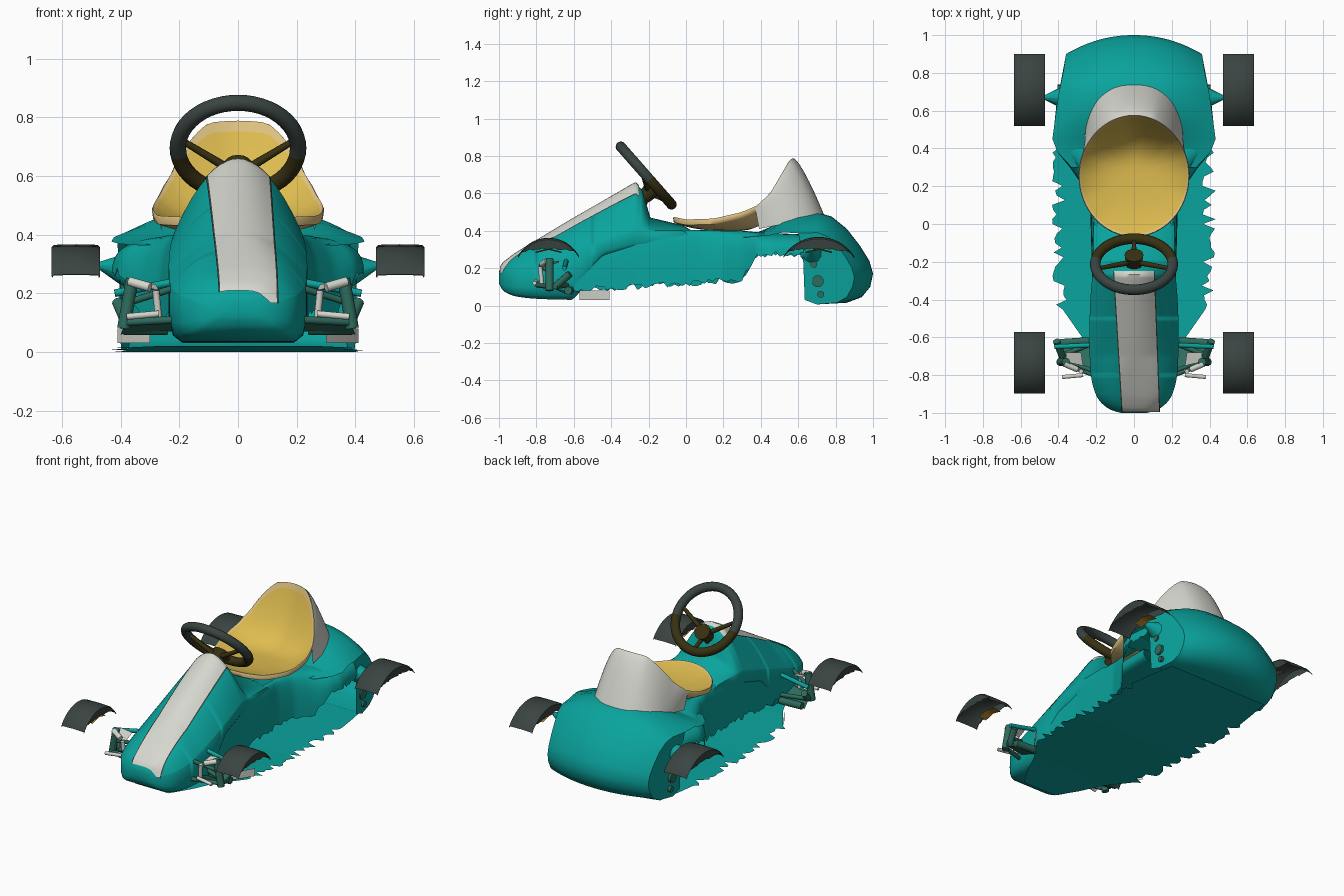
import bpy, math, random
from mathutils import Vector

if "Cube" in bpy.data.objects:
    bpy.data.objects.remove(bpy.data.objects["Cube"])

random.seed(4)


def material(name, rgb):
    m = bpy.data.materials.new(name)
    m.diffuse_color = (*rgb, 1)
    m.use_nodes = True
    m.node_tree.nodes["Principled BSDF"].inputs["Base Color"].default_value = m.diffuse_color
    return m


TEAL = material("teal paint", (0.003, 0.37, 0.34))
PALE = material("pale grey paint", (0.67, 0.68, 0.62))
YELLOW = material("yellow seat", (0.73, 0.50, 0.08))
TAN = material("tan trim", (0.74, 0.54, 0.22))
RUBBER = material("dark rubber", (0.042, 0.058, 0.053))
BROWN = material("dark brown", (0.038, 0.03, 0.006))
GREEN = material("dull green", (0.027, 0.15, 0.11))
AMBER = material("amber", (0.45, 0.22, 0.03))


def table(rows, y, col=1):
    """Piecewise linear lookup."""
    if y <= rows[0][0]:
        return rows[0][col]
    for a, b in zip(rows, rows[1:]):
        if y <= b[0]:
            t = (y - a[0]) / (b[0] - a[0])
            return a[col] + t * (b[col] - a[col])
    return rows[-1][col]


def build(name, verts, faces, mats, smooth=40):
    me = bpy.data.meshes.new(name)
    me.from_pydata(verts, [], faces)
    for m in mats:
        me.materials.append(m)
    ob = bpy.data.objects.new(name, me)
    bpy.context.collection.objects.link(ob)
    bpy.ops.object.select_all(action='DESELECT')
    ob.select_set(True)
    bpy.context.view_layer.objects.active = ob
    bpy.ops.object.shade_smooth_by_angle(angle=math.radians(smooth))
    return ob


def grid(name, rows, *mats, closed=False, smooth=40):
    """Skin a list of equally long point rows."""
    n = len(rows[0])
    faces = []
    for i in range(len(rows) - 1):
        for j in range(n if closed else n - 1):
            k = (j + 1) % n
            faces.append((i * n + j, i * n + k, (i + 1) * n + k, (i + 1) * n + j))
    return build(name, [p for r in rows for p in r], faces, mats, smooth)


def rod(name, a, b, r, mat, r2=None, sides=10):
    a, b = Vector(a), Vector(b)
    bpy.ops.mesh.primitive_cone_add(vertices=sides, radius1=r, radius2=r if r2 is None else r2,
                                    depth=(b - a).length, location=(a + b) / 2)
    ob = bpy.context.object
    ob.rotation_euler = (b - a).to_track_quat('Z', 'Y').to_euler()
    ob.name = name
    ob.data.materials.append(mat)
    bpy.ops.object.shade_smooth_by_angle(angle=math.radians(40))
    return ob


def span(a, b, n):
    return [a + (b - a) * i / n for i in range(n + 1)]


# Hood and central body: y, half width, top, shoulder, bottom
HOOD = [(-1, .07, .18, .15, .12), (-.985, .125, .215, .165, .085), (-.95, .175, .25, .18, .06),
        (-.9, .208, .285, .195, .045), (-.8, .232, .345, .22, .035), (-.6, .237, .465, .29, .03),
        (-.55, .236, .494, .308, .03), (-.5, .235, .522, .325, .24), (-.4, .232, .58, .36, .27),
        (-.27, .22, .655, .4, .3), (-.235, .218, .62, .4, .3), (-.19, .215, .47, .4, .3),
        (-.02, .215, .43, .4, .3), (.06, .215, .385, .36, .3), (.35, .215, .375, .36, .3)]


def hood(y, col):
    """Hood table, averaged along y so the facets blend."""
    r = max(0, min(.06, (y + 1) * .4, -.28 - y))
    return sum(table(HOOD, y + r * f, col) for f in (-1, -.5, 0, .5, 1)) / 5


def hood_z(x, y):
    w, zt, zm = (hood(y, c) for c in (1, 2, 3))
    power = 2 + 2 * max(0, min(1, (-.7 - y) / .25))
    return zm + (zt - zm) * (1 - min(1, abs(x / w)) ** power)


ys = sorted(set([h[0] for h in HOOD] + span(-.95, -.2, 40) + [-.995, -.97]))
rows = []
for y in ys:
    w, zt, zm, zb = (hood(y, c) for c in (1, 2, 3, 4))
    xs = [w * math.sin(v * math.pi / 2) for v in span(-1, 1, 20)]
    ring = [(x, y, hood_z(x, y)) for x in xs]
    low = [(1, zb + (zm - zb) * .35), (.94, zb + (zm - zb) * .1), (.8, zb), (0, zb)]
    ring += [(w * f, y, z) for f, z in low] + [(-w * f, y, z) for f, z in low[2::-1]]
    rows.append(ring)
rows.insert(0, [(p[0] * .02, -1, .15 + (p[2] - .15) * .02) for p in rows[0]])
grid("hood", rows, TEAL, closed=True, smooth=60)

# Hood stripe, slightly off centre, with dark edge lines
sy = [-.99, -.98] + span(-.97, -.25, 40)


def stripe(name, side_a, off_a, side_b, off_b, mat):
    rws = []
    for y in sy:
        t = (y + 1) / .75
        edge = (-.06 - .045 * t, .133 - .028 * t)
        rws.append([(x, y - (.004 if y < -.96 else 0), hood_z(x, y) + .006)
                    for x in span(edge[side_a] + off_a, edge[side_b] + off_b, 10)])
    grid(name, rws, mat, smooth=60)


stripe("hood_stripe", 0, 0, 1, 0, PALE)
stripe("stripe_edge_left", 0, -.006, 0, 0, RUBBER)
stripe("stripe_edge_right", 1, 0, 1, .006, RUBBER)

# Tub walls: narrow beside the cockpit, flaring into the rear body, torn below
WO = [(-.6, .235), (-.27, .222), (.08, .232), (.2, .27), (.3, .34), (.38, .405), (.45, .43), (.64, .41)]
ZI = [(-.6, .27), (-.4, .34), (-.27, .38), (0, .405), (.3, .40), (.4, .39), (.64, .38)]
ZL = [(-.6, .09), (-.4, .095), (0, .12), (.3, .14), (.37, .27), (.64, .28)]
for side, s in (("right", 1), ("left", -1)):
    rows = []
    for y in span(-.6, .64, 62):
        xi, xo = .19, table(WO, y)
        zi, zl = table(ZI, y), table(ZL, y)
        row = []
        for a in span(0, math.pi / 2, 9):
            row.append((s * (xi + (xo - xi) * math.sin(a) ** .6), y,
                        zi - (zi - zl) * (1 - max(0, math.cos(a)) ** .8)))
        x, _, z = row[-1]
        row[-1] = (x, y, zl + random.uniform(-.02, .015))
        rows.append(row)
    grid("tub_wall_" + side, rows, TEAL, smooth=60)

# Rear body: side profile swept across, with flat side panels
REAR = [(.3, .37), (.38, .39), (.45, .42), (.52, .465), (.6, .495), (.7, .5), (.78, .475), (.86, .41),
        (.93, .32), (.98, .24), (1, .17), (.985, .1), (.94, .045), (.86, .015), (.7, .006)]
RW = [(.3, .33), (.38, .405), (.45, .432), (.6, .412), (.85, .375), (1, .36)]
rows = []
for y, z in REAR:
    w = table(RW, y)
    rows.append([(v * w, y - .1 * abs(v) ** 2.1 * max(0, (y - .7) / .3),
                  z - .11 * abs(v) ** 2.5 * max(0, (z - .1) / .4) * min(1, max(.1, (y - .3) / .3)))
                 for v in span(-1, 1, 24)])
grid("rear_body", rows, TEAL, smooth=60)
for side, k, s in (("left", 0, -1), ("right", -1, 1)):
    edge = [r[k] for r, p in zip(rows, REAR) if p[0] >= .6]
    edge += [(s * .40, .635, .03), (s * .405, .625, .28)]
    build("rear_side_panel_" + side, edge, [tuple(range(len(edge)))], [TEAL])
    for y, z, r in ((.68, .22, .02), (.705, .13, .032), (.72, .06, .018)):
        rod("panel_hole_" + side, (s * .385, y, z), (s * .404, y, z), r, GREEN, sides=14)
    rod("rear_axle_stub_" + side, (s * .38, .67, .28), (s * .475, .67, .295), .06, TEAL, .012)

# Floor sheet with torn edges
FW = [(-.88, .12), (-.75, .20), (-.62, .26), (-.42, .40), (.45, .41), (.6, .39), (.78, .36)]
rows = []
for y in span(-.88, .78, 66):
    z = .02 * max(0, min(1, -y / .6))
    jag = [random.uniform(-.045, .03) if -.45 < y < .5 else 0 for _ in (0, 1)]
    w = table(FW, y)
    rows.append([(-w - jag[0], y, z), (-w * .6, y, z), (w * .6, y, z), (w + jag[1], y, z)])
grid("floor", rows, TEAL)

# Seat bowl with tan lip and underside
RIM = [(-.07, .475), (0, .46), (.15, .465), (.3, .5), (.38, .535), (.45, .6), (.52, .72),
       (.555, .78), (.58, .79)]


def seat_point(s, a, drop=0, grow=1):
    rim = table(RIM, .255 - .32 * math.cos(a))
    return (.29 * s * grow * math.sin(a), .255 - .32 * s * grow * math.cos(a),
            .43 + (rim - .43) * s ** 3 - drop)


angles = [2 * math.pi * i / 64 for i in range(64)]
ss = [.001] + span(.1, .93, 12) + [.965, 1]
rows = [[seat_point(s, a) for a in angles] for s in ss]
rows += [[seat_point(1, a, .006, 1.012) for a in angles]]
rows += [[seat_point(s, a, .03) for a in angles] for s in reversed(ss)]
seat = grid("seat", rows, YELLOW, TAN, closed=True, smooth=60)
for p in seat.data.polygons:
    if p.index // 64 >= len(ss) - 2:
        p.material_index = 1

# Pale shell behind the backrest
rows = []
for f in span(-1, 1, 40):
    a, b = f * math.radians(70), f * math.pi / 2
    top = Vector(seat_point(1, math.pi - a, .002, 1.01))
    sn, cs = abs(math.sin(b)) ** .8, max(0, math.cos(b)) ** .8
    base = Vector((math.copysign(.262 * sn, f), .39 + .35 * cs, .41 + .07 * cs))
    row = []
    for t in span(0, 1, 12):
        p = top.lerp(base, t)
        p.z = top.z + (base.z - top.z) * t ** 1.3
        row.append(p)
    rows.append(row)
grid("seat_back_shell", rows, PALE, smooth=60)

# Wheels: only the upper arcs exist, with a sliver of amber rim inside
for end, yc, zc, R, half in (("front", -.735, .175, .185, .163), ("rear", .71, .14, .225, .19)):
    for side, s in (("right", 1), ("left", -1)):
        rows = []
        amax = math.asin(half / R)
        for a in span(-amax, amax, 24):
            y, z = yc + R * math.sin(a), zc + R * math.cos(a)
            low = min(z - .008, .282 + .022 * math.cos(a * 1.5) + random.uniform(-.006, .004))
            d = min(.008, (z - low) * .5)
            rows.append([(s * x, y, h) for x, h in ((.475, low), (.47, z - d), (.478, z), (.55, z + .002),
                                                    (.627, z), (.635, z - d), (.63, low))])
        grid(f"{end}_tyre_{side}", rows, RUBBER, smooth=50)
        grid(f"{end}_rim_sliver_{side}", [[(s * x, yc + dy, .298 - .25 * abs(dy) + (x - .478) * .15)
                                           for x in (.478, .53)] for dy in span(-.07, .07, 6)], AMBER)

# Steering wheel
bpy.ops.mesh.primitive_torus_add(major_segments=48, minor_segments=14, major_radius=.205,
                                 minor_radius=.028, location=(0, -.213, .695),
                                 rotation=(math.radians(-48.7), 0, 0))
wheel = bpy.context.object
wheel.name = "steering_wheel"
wheel.data.materials.append(RUBBER)
wheel.data.materials.append(BROWN)
for p in wheel.data.polygons:
    p.material_index = 1 if p.center.y > .03 else 0
bpy.ops.object.shade_smooth_by_angle(angle=math.radians(60))
hub = (0, -.2, .605)
for name, x, y, z in (("right", .19, -.235, .72), ("left", -.19, -.235, .72), ("lower", 0, -.09, .555)):
    rod("steering_spoke_" + name, (x, y, z), hub, .011, BROWN, .016)
rod("steering_hub", (0, -.165, .635), (0, -.225, .58), .05, BROWN, .038, 16)
rod("steering_column", hub, (0, -.27, .46), .02, BROWN)

# Front suspension, mirrored
ARMS = [((.21, -.80, .11), (.40, -.73, .10), .013, GREEN), ((.21, -.63, .11), (.40, -.70, .10), .013, GREEN),
        ((.21, -.78, .22), (.37, -.72, .17), .012, GREEN), ((.21, -.64, .24), (.42, -.65, .20), .013, TEAL),
        ((.24, -.62, .08), (.39, -.63, .08), .022, GREEN), ((.27, -.80, .13), (.38, -.81, .12), .011, PALE),
        ((.30, -.77, .22), (.37, -.74, .24), .016, PALE), ((.36, -.73, .25), (.39, -.73, .08), .022, GREEN),
        ((.28, -.78, .21), (.27, -.77, .11), .012, PALE), ((.38, -.70, .10), (.41, -.62, .17), .02, GREEN)]
for side, s in (("right", 1), ("left", -1)):
    for a, b, r, m in ARMS:
        rod("suspension_arm_" + side, (s * a[0], *a[1:]), (s * b[0], *b[1:]), r, m)
    # green web, pale cover and pale guard plate
    grid("suspension_web_" + side, [[(s * .22, -.77, .12), (s * .38, -.73, .11)],
                                    [(s * .22, -.63, .07), (s * .40, -.64, .06)]], GREEN)
    grid("suspension_cover_" + side, [[(s * .27, -.75, .21), (s * .36, -.73, .23)],
                                      [(s * .28, -.68, .23), (s * .36, -.68, .24)]], PALE)
    grid("guard_plate_" + side, [[(s * .30, -.57, z), (s * .36, -.49, z), (s * .41, -.41, z)]
                                 for z in (.03, .08)], PALE)
